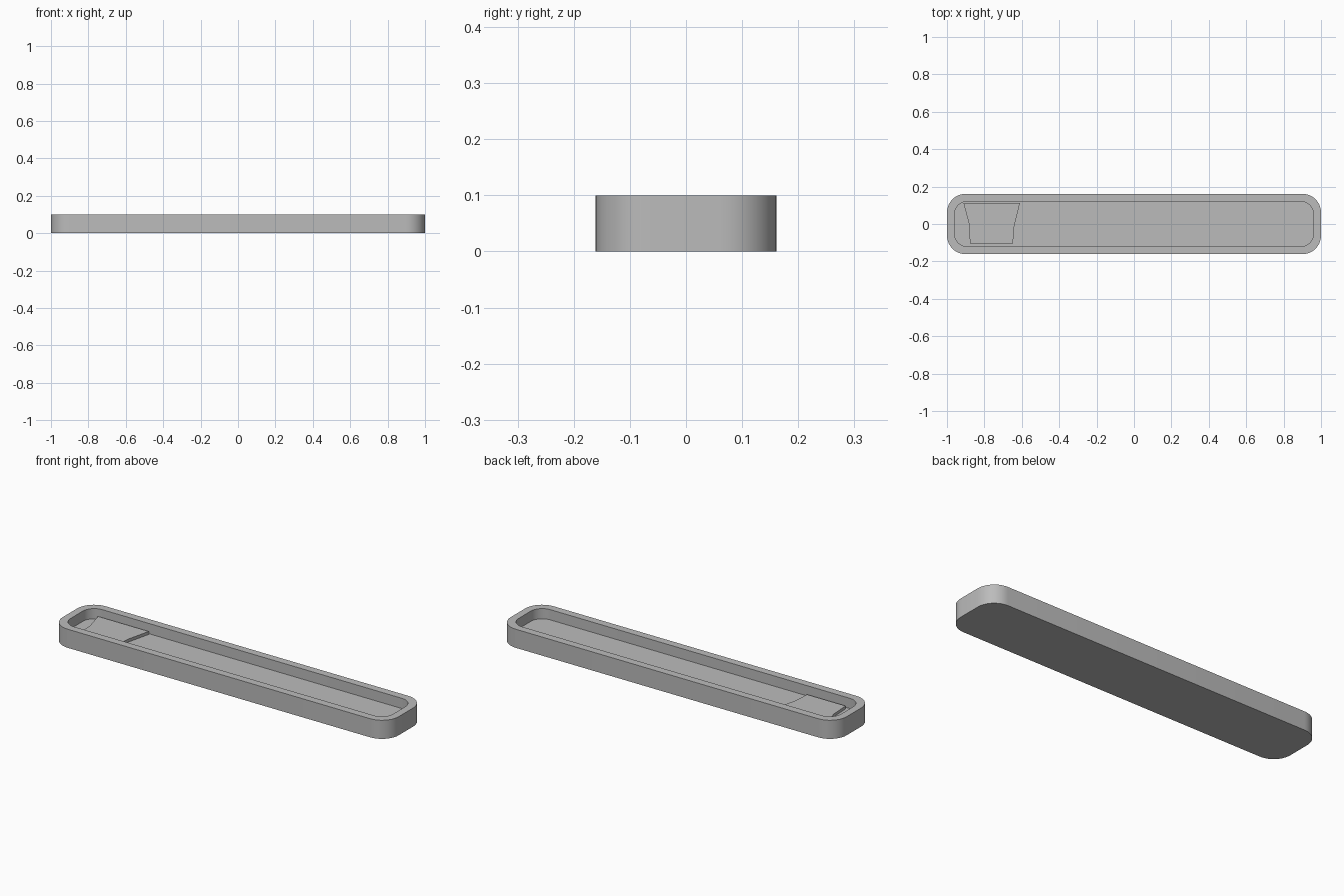
import bpy, bmesh, math

if "Cube" in bpy.data.objects:
    bpy.data.objects.remove(bpy.data.objects["Cube"])

grey = bpy.data.materials.new("plain_grey")
grey.diffuse_color = (0.5, 0.5, 0.5, 1)
grey.use_nodes = True
grey.node_tree.nodes["Principled BSDF"].inputs["Base Color"].default_value = grey.diffuse_color

STEPS = 10  # segments per rounded corner


def rounded_rect(hx, hy, r):
    """Counter-clockwise rounded rectangle outline."""
    pts = []
    for q, (sx, sy) in enumerate([(1, 1), (-1, 1), (-1, -1), (1, -1)]):
        for i in range(STEPS + 1):
            a = math.pi / 2 * (q + i / STEPS)
            pts.append((sx * (hx - r) + r * math.cos(a),
                        sy * (hy - r) + r * math.sin(a)))
    return pts


def loft(name, rings, bottom=True):
    """Skin a list of (outline, z) rings and cap the ends."""
    bm = bmesh.new()
    loops = [[bm.verts.new((x, y, z)) for x, y in pts] for pts, z in rings]
    n = len(loops[0])
    for a, b in zip(loops, loops[1:]):
        for i in range(n):
            j = (i + 1) % n
            bm.faces.new((a[i], a[j], b[j], b[i]))
    if bottom:
        bm.faces.new(loops[0][::-1])
    bm.faces.new(loops[-1])
    me = bpy.data.meshes.new(name)
    bm.to_mesh(me)
    bm.free()
    me.materials.append(grey)
    ob = bpy.data.objects.new(name, me)
    bpy.context.collection.objects.link(ob)
    bpy.ops.object.select_all(action='DESELECT')
    ob.select_set(True)
    bpy.context.view_layer.objects.active = ob
    bpy.ops.object.shade_smooth_by_angle(angle=math.radians(30))
    return ob


# Tray: outer wall, flat rim, inner wall and recessed floor
FLOOR = 0.045
outer = rounded_rect(1.0, 0.1615, 0.1)
inner = rounded_rect(0.96, 0.12, 0.068)
loft("tray", [(outer, 0), (outer, 0.1), (inner, 0.1), (inner, FLOOR)])

# Raised pad on the floor, flared towards the back
pad = [(-0.877, -0.105), (-0.647, -0.105), (-0.642, -0.02),
       (-0.61, 0.113), (-0.912, 0.113), (-0.882, 0.0)]
loft("raised_pad", [(pad, FLOOR), (pad, 0.061)], bottom=False)
